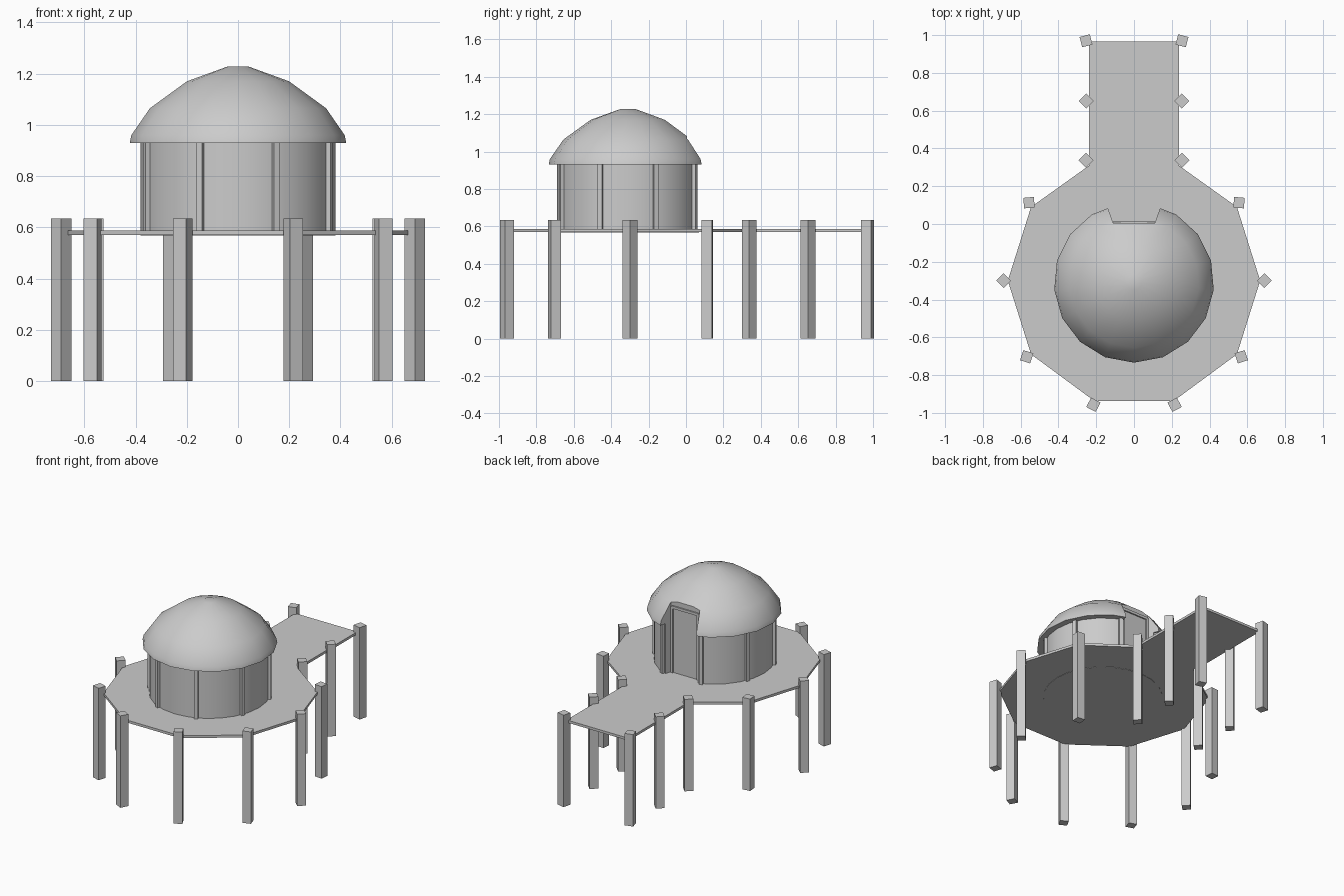
import bpy, bmesh
from math import radians, sin, cos, pi
from mathutils import Matrix, Vector

if "Cube" in bpy.data.objects:
    bpy.data.objects.remove(bpy.data.objects["Cube"])

CY = -0.31  # hut centre on y


def finish(name, bm, smooth=None):
    bmesh.ops.recalc_face_normals(bm, faces=bm.faces)
    me = bpy.data.meshes.new(name)
    bm.to_mesh(me)
    bm.free()
    ob = bpy.data.objects.new(name, me)
    bpy.context.collection.objects.link(ob)
    if smooth:
        bpy.ops.object.select_all(action='DESELECT')
        ob.select_set(True)
        bpy.context.view_layer.objects.active = ob
        bpy.ops.object.shade_smooth_by_angle(angle=radians(smooth))
    return ob


def prism(name, pts, z0, z1):
    bm = bmesh.new()
    f = bm.faces.new([bm.verts.new((x, y, z0)) for x, y in pts])
    ext = bmesh.ops.extrude_face_region(bm, geom=[f])
    verts = [g for g in ext['geom'] if isinstance(g, bmesh.types.BMVert)]
    bmesh.ops.translate(bm, verts=verts, vec=(0, 0, z1 - z0))
    return finish(name, bm)


def lathe(name, profile, sides, start, smooth):
    bm = bmesh.new()
    rings = [[bm.verts.new((r * cos(start + 2 * pi * i / sides),
                            CY + r * sin(start + 2 * pi * i / sides), z))
              for i in range(sides)] for r, z in profile]
    for a, b in zip(rings, rings[1:]):
        for i in range(sides):
            j = (i + 1) % sides
            bm.faces.new((a[i], a[j], b[j], b[i]))
    bm.faces.new(rings[0])
    bm.faces.new(rings[-1])
    return finish(name, bm, smooth)


def box(name, size, loc, rot=0.0):
    bm = bmesh.new()
    m = Matrix.Translation(loc) @ Matrix.Rotation(rot, 4, 'Z') @ Matrix.Diagonal((*size, 1))
    bmesh.ops.create_cube(bm, size=1, matrix=m)
    return finish(name, bm)


# deck with walkway
half = [(0.21, -0.937), (0.545, -0.69), (0.668, -0.30), (0.545, 0.09), (0.237, 0.31), (0.237, 0.965)]
prism("deck", half + [(-x, y) for x, y in reversed(half)], 0.57, 0.587)

# support posts, mirrored left and right
posts = [(0.254, 0.97, -15), (0.253, 0.652, 45), (0.254, 0.338, 45), (0.556, 0.113, -5),
         (0.69, -0.30, 45), (0.568, -0.703, 18), (0.215, -0.957, 28)]
for i, (x, y, a) in enumerate(posts):
    for side, s in (("right", 1), ("left", -1)):
        box(f"post_{side}_{i + 1}", (0.056, 0.056, 0.635), (s * x, y, 0.3175), s * radians(a))

# hut wall and domed roof
wall = lathe("hut_wall", [(0.38, 0.568), (0.38, 0.94)], 24, 0, 30)
roof = lathe("dome_roof", [(0.37, 0.93), (0.424, 0.93), (0.418, 0.96), (0.345, 1.065),
                           (0.2, 1.17), (0.04, 1.228)], 17, -pi / 2, 35)

# doorway recess cut through wall and roof
cutter = prism("doorway_cutter", [(-0.11, 0.005), (0.11, 0.005), (0.195, 0.245), (-0.195, 0.245)], 0.587, 1.4)
cutter.hide_render = True
cutter.hide_set(True)
for ob in (wall, roof):
    mod = ob.modifiers.new("doorway", 'BOOLEAN')
    mod.object = cutter
    mod.operation = 'DIFFERENCE'
    mod.solver = 'EXACT'

# wall battens
for i in range(8):
    a = radians(22.5 + 45 * i)
    box(f"batten_{i + 1}", (0.025, 0.025, 0.36), (0.383 * cos(a), CY + 0.383 * sin(a), 0.76), a)

# door frame
for side, s in (("right", 1), ("left", -1)):
    box(f"door_frame_{side}", (0.018, 0.012, 0.46), (s * 0.101, 0.008, 0.815))
box("door_frame_top", (0.2, 0.012, 0.018), (0, 0.008, 1.04))
